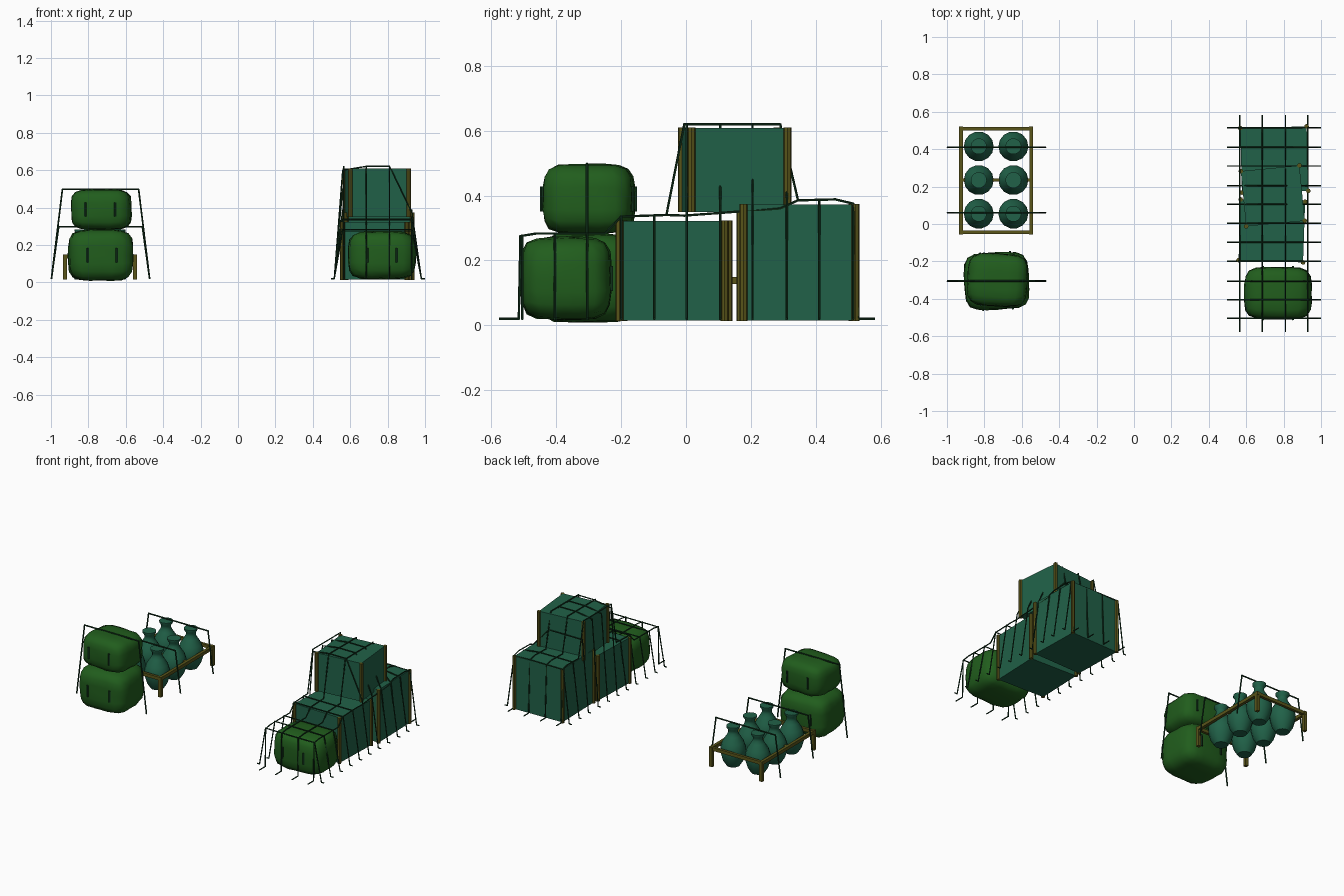
import bpy, bmesh, math, random
from mathutils import Vector, Matrix

if "Cube" in bpy.data.objects:
    bpy.data.objects.remove(bpy.data.objects["Cube"])

random.seed(4)


def material(name, r, g, b):
    m = bpy.data.materials.new(name)
    m.diffuse_color = (r, g, b, 1)
    m.use_nodes = True
    m.node_tree.nodes["Principled BSDF"].inputs["Base Color"].default_value = m.diffuse_color
    return m


TEAL = material("teal_cloth", 0.015, 0.12, 0.065)
GREEN = material("green_sack", 0.015, 0.11, 0.012)
WOOD = material("olive_wood", 0.10, 0.09, 0.01)
ROPE = material("dark_rope", 0.006, 0.035, 0.012)


def finish(bm, name, mat, smooth=None):
    bmesh.ops.recalc_face_normals(bm, faces=bm.faces)
    me = bpy.data.meshes.new(name)
    bm.to_mesh(me)
    bm.free()
    ob = bpy.data.objects.new(name, me)
    bpy.context.collection.objects.link(ob)
    me.materials.append(mat)
    if smooth:
        bpy.ops.object.select_all(action='DESELECT')
        ob.select_set(True)
        bpy.context.view_layer.objects.active = ob
        bpy.ops.object.shade_smooth_by_angle(angle=math.radians(smooth))
    return ob


def box(name, centre, size, mat, turn=0):
    bm = bmesh.new()
    m = (Matrix.Translation(centre) @ Matrix.Rotation(math.radians(turn), 4, 'Z')
         @ Matrix.Diagonal((*size, 1)))
    bmesh.ops.create_cube(bm, size=1, matrix=m)
    return finish(bm, name, mat)


def rod(name, points, radius=0.004, sides=5, mat=ROPE):
    # one short cylinder for each rope span
    bm = bmesh.new()
    for a, b in zip(points, points[1:]):
        a, b = Vector(a), Vector(b)
        d = b - a
        if d.length < 1e-4:
            continue
        m = Matrix.Translation((a + b) / 2) @ d.to_track_quat('Z', 'Y').to_matrix().to_4x4()
        bmesh.ops.create_cone(bm, cap_ends=True, segments=sides, radius1=radius,
                              radius2=radius, depth=d.length + radius, matrix=m)
    return finish(bm, name, mat)


def sack(name, centre, size, turn=0):
    # rounded, slightly lumpy block
    bm = bmesh.new()
    bmesh.ops.create_cube(bm, size=2)
    bmesh.ops.subdivide_edges(bm, edges=bm.edges, cuts=5, use_grid_fill=True)
    rot = Matrix.Rotation(math.radians(turn), 3, 'Z')
    for v in bm.verts:
        p = v.co
        n = sum(abs(c) ** 4.5 for c in p) ** (1 / 4.5)
        q = p / n * random.uniform(0.98, 1.015)
        v.co = rot @ Vector([q[i] * size[i] / 2 for i in range(3)]) + Vector(centre)
    finish(bm, name, GREEN, 60)
    # stitched ties on front and back
    for x in (-0.08, 0.08):
        for side in (-1, 1):
            y = side * size[1] * 0.495
            pts = [rot @ Vector((x, y, z)) + Vector(centre) for z in (-0.035, 0.035)]
            rod(name + "_tie", pts, 0.007)


def crate(name, centre, size, z0, z1, turn):
    # cloth covered block with four corner posts
    cx, cy = centre
    h = z1 - z0
    box(name, (cx, cy, (z0 + z1) / 2), (size[0], size[1], h), TEAL, turn)
    rot = Matrix.Rotation(math.radians(turn), 3, 'Z')
    for sx in (-1, 1):
        for sy in (-1, 1):
            p = rot @ Vector((sx * size[0] / 2, sy * size[1] / 2, 0))
            a = (cx + p.x, cy + p.y)
            rod(name + "_post", [(*a, z0 + 0.005), (*a, z1 - 0.005)], 0.0125, 8, WOOD)


# sacks
sack("lower_sack", (-0.735, -0.305, 0.145), (0.345, 0.305, 0.275), 3)
sack("upper_sack", (-0.73, -0.3, 0.39), (0.32, 0.28, 0.215), -3)
sack("front_sack", (0.77, -0.37, 0.145), (0.36, 0.28, 0.255))

# crates
crate("front_crate", (0.737, -0.037), (0.345, 0.325), 0.015, 0.322, -2)
crate("rear_crate", (0.75, 0.345), (0.355, 0.345), 0.015, 0.373, 1.5)
crate("top_crate", (0.742, 0.15), (0.315, 0.297), 0.35, 0.608, 5.5)

# jars
PROFILE = [(0, 0.015), (0.042, 0.015), (0.064, 0.05), (0.079, 0.1), (0.08, 0.135),
           (0.067, 0.175), (0.042, 0.215), (0.031, 0.235), (0.031, 0.255),
           (0.043, 0.272), (0.043, 0.282), (0, 0.282)]
for jx in (-0.83, -0.645):
    for jy in (0.055, 0.235, 0.415):
        bm = bmesh.new()
        vs = [bm.verts.new((r, 0, z)) for r, z in PROFILE]
        es = [bm.edges.new(e) for e in zip(vs, vs[1:])]
        bmesh.ops.spin(bm, geom=vs + es, cent=(0, 0, 0), axis=(0, 0, 1),
                       angle=math.tau, steps=14, use_duplicate=False)
        bmesh.ops.remove_doubles(bm, verts=bm.verts, dist=1e-4)
        bmesh.ops.translate(bm, verts=bm.verts, vec=(jx, jy, 0))
        finish(bm, "jar", TEAL, 40)

# jar rack
for x in (-0.925, -0.55):
    box("rack_side_rail", (x, 0.235, 0.138), (0.02, 0.575, 0.022), WOOD)
    for y in (-0.045, 0.51):
        box("rack_post", (x, y, 0.083), (0.022, 0.022, 0.135), WOOD)
for y in (-0.045, 0.235, 0.51):
    box("rack_cross_rail", (-0.737, y, 0.138), (0.38, 0.018, 0.022), WOOD)

# ropes over the sacks and jars
for y, z in ((-0.305, 0.497), (0.06, 0.298), (0.41, 0.298)):
    t = 0.05 * z / 0.5 + 0.01
    rod("tie_rope", [(-0.997, y, 0.02), (-0.998 + t, y, z),
                     (-0.472 - t, y, z), (-0.473, y, 0.02)], 0.005)

# cargo net: stations along y with centre height and outer-strand height
XS = (0.565, 0.685, 0.81, 0.928)
ALONG = [(-0.575, 0.02), (-0.515, 0.02), (-0.51, 0.275), (-0.46, 0.283), (-0.25, 0.283),
         (-0.2, 0.335), (-0.06, 0.34), (-0.005, 0.62), (0.29, 0.62), (0.345, 0.385),
         (0.46, 0.388), (0.515, 0.375), (0.53, 0.02), (0.58, 0.02)]
LOW = [(y, min(z, 0.36 if y > 0 else 0.338)) if 0.02 < z and -0.02 < y < 0.3 else (y, z)
       for y, z in ALONG]
for i, x in enumerate(XS):
    rod("net_strand", [(x, y, z) for y, z in (LOW if i == 3 else ALONG)])
ROWS = [(-0.505, 0.275), (-0.405, 0.283), (-0.305, 0.283), (-0.2, 0.335), (-0.098, 0.338),
        (0.003, 0.62), (0.105, 0.62), (0.205, 0.62), (0.31, 0.5), (0.41, 0.387), (0.515, 0.375)]
for y, z in ROWS:
    right = min(z, 0.37)
    rod("net_cross_rope", [(0.5, y, 0.02), (0.515, y, 0.02), (0.56, y, min(z, 0.6)), (0.685, y, z),
                           (0.81, y, z), (0.93, y, right), (0.98, y, 0.02), (0.997, y, 0.02)])
